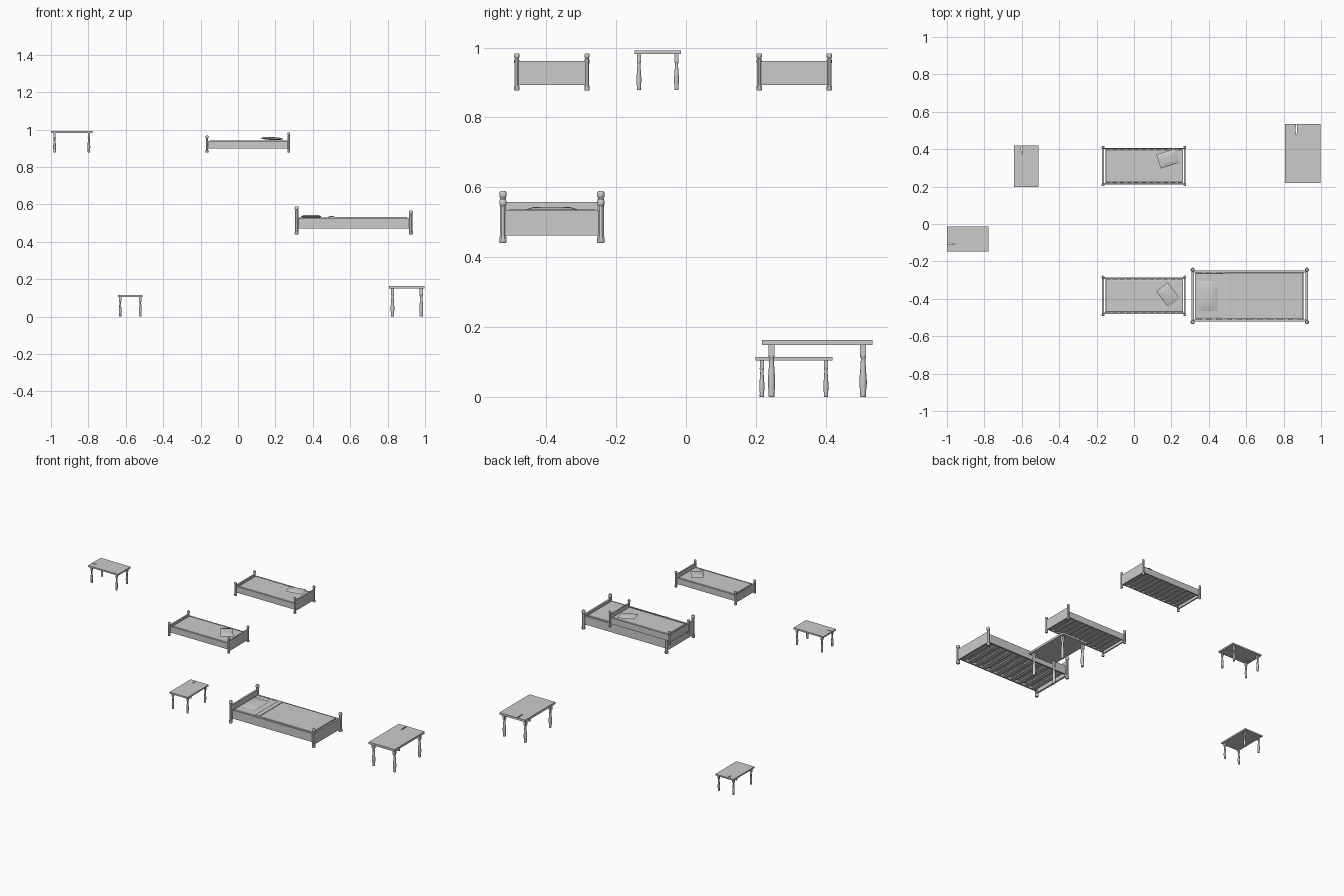
import bpy, bmesh, math
from mathutils import Matrix, Vector

if "Cube" in bpy.data.objects:
    bpy.data.objects.remove(bpy.data.objects["Cube"])


def finish(bm, name, M, bevel=0.0, smooth=False):
    """Turn a bmesh into a placed object."""
    bmesh.ops.recalc_face_normals(bm, faces=bm.faces)
    me = bpy.data.meshes.new(name)
    bm.to_mesh(me)
    bm.free()
    me.transform(M)
    ob = bpy.data.objects.new(name, me)
    bpy.context.collection.objects.link(ob)
    if bevel:
        m = ob.modifiers.new("soft_edges", 'BEVEL')
        m.width, m.segments = bevel, 2
    if smooth:
        bpy.ops.object.select_all(action='DESELECT')
        ob.select_set(True)
        bpy.context.view_layer.objects.active = ob
        bpy.ops.object.shade_smooth_by_angle(angle=math.radians(40))
    return ob


def box(name, lo, hi, M, bevel=0.0):
    lo, hi = Vector(lo), Vector(hi)
    bm = bmesh.new()
    bmesh.ops.create_cube(bm, size=1)
    bmesh.ops.scale(bm, vec=hi - lo, verts=bm.verts)
    bmesh.ops.translate(bm, vec=(lo + hi) / 2, verts=bm.verts)
    return finish(bm, name, M, bevel)


def turned(name, profile, x, y, M, sides=8):
    """Closed lathe of (radius, z) pairs."""
    bm = bmesh.new()
    rings = []
    for r, z in profile:
        rings.append([bm.verts.new((x + r * math.cos(a), y + r * math.sin(a), z))
                      for a in [(i + .5) * math.tau / sides for i in range(sides)]])
    for a, b in zip(rings, rings[1:]):
        for i in range(sides):
            j = (i + 1) % sides
            bm.faces.new((a[i], a[j], b[j], b[i]))
    bm.faces.new(rings[0])
    bm.faces.new(rings[-1])
    return finish(bm, name, M, smooth=True)


def place(x, y, z, scale, degrees):
    return (Matrix.Translation((x, y, z)) @ Matrix.Rotation(math.radians(degrees), 4, 'Z')
            @ Matrix.Scale(scale, 4))


def pillow(name, x, y, z, sx, sy, h, degrees, M, tilt=0):
    """Cushion that is thick in the middle with thin edges."""
    bm = bmesh.new()
    n = 6
    bmesh.ops.create_grid(bm, x_segments=n, y_segments=n, size=1)
    geo = bmesh.ops.duplicate(bm, geom=bm.verts[:] + bm.edges[:] + bm.faces[:])["geom"]
    under = {v for v in geo if isinstance(v, bmesh.types.BMVert)}
    for v in bm.verts:
        puff = ((1 - v.co.x ** 4) * (1 - v.co.y ** 4)) ** .5
        v.co = (v.co.x * sx / 2, v.co.y * sy / 2, h / 2 * puff * (-1 if v in under else 1))
    bmesh.ops.remove_doubles(bm, verts=bm.verts, dist=1e-5)
    R = Matrix.Rotation(math.radians(degrees), 4, 'Z') @ Matrix.Rotation(math.radians(tilt), 4, 'Y')
    return finish(bm, name, M @ Matrix.Translation((x, y, z)) @ R, smooth=True)


def table(prefix, M):
    # top with a crack running in from one short edge
    pts = [(-.095, -.158), (.095, -.158), (.095, .158), (-.034, .158), (-.031, .14),
           (-.034, .088), (-.040, .13), (-.036, .158), (-.095, .158)]
    bm = bmesh.new()
    f = bm.faces.new([bm.verts.new((x, y, .149)) for x, y in pts])
    ext = bmesh.ops.extrude_face_region(bm, geom=[f])["geom"]
    bmesh.ops.translate(bm, vec=(0, 0, .014),
                        verts=[v for v in ext if isinstance(v, bmesh.types.BMVert)])
    finish(bm, prefix + "_top", M)
    # turned legs with square blocks above
    leg = [(.0075, 0), (.009, .003), (.009, .01), (.0085, .015), (.0105, .035), (.0105, .05),
           (.0085, .075), (.0065, .105), (.0065, .111), (.009, .114), (.009, .118)]
    for sx in (-1, 1):
        for sy in (-1, 1):
            x, y = sx * .077, sy * .131
            turned(prefix + "_leg", leg, x, y, M, 10)
            box(prefix + "_leg_block", (x - .0085, y - .0085, .118),
                (x + .0085, y + .0085, .1495), M)


def bed(prefix, M, folded):
    # head end is at -x
    L, W = .305, .140
    for name, x, top in (("head", -L, .149), ("foot", L, .126)):
        prof = [(.009, 0), (.0115, .003), (.0115, .016), (.0095, .021), (.0095, top - .023),
                (.008, top - .020), (.0115, top - .015), (.0115, top - .005), (.008, top)]
        for s in (-1, 1):
            turned(prefix + "_" + name + "_post", prof, x, s * W, M)
        box(prefix + "_" + name + "_board", (x - .006, -W, .022),
            (x + .006, W, top - .031), M)
    # side rails
    for s in (-1, 1):
        box(prefix + "_side_rail", (-L, s * .131 - .005, .031), (L, s * .131 + .005, .087), M)
    # slats
    for i in range(11):
        x = -.272 + i * .0544
        box(prefix + "_slat", (x - .014, -.127, .036), (x + .014, .127, .044), M)
    # mattress and blanket
    box(prefix + "_mattress", (-.293, -.122, .044), (.285, .122, .090), M, .005)
    if folded:
        box(prefix + "_blanket", (-.115, -.124, .060), (.285, .124, .0925), M, .003)
        box(prefix + "_blanket_fold", (-.135, -.124, .086), (-.103, .124, .097), M, .003)


table("large_table", place(.903, .376, 0, 1, 0))
table("small_table", place(-.576, .309, 0, .7, 0))
table("upper_table", place(-.889, -.081, .878, .7, 90))

big = place(.619, -.384, .44, 1, 0)
bed("large_bed", big, True)
pillow("large_bed_pillow", -.228, 0, .095, .112, .16, .018, 0, big)

for name, y, py, turn in (("back_bed", .310, .350, 17.5), ("front_bed", -.384, -.379, -53)):
    M = place(.053, y, .877, .717, 180)
    bed(name, M, False)
    pillow(name + "_pillow", .182, py, .952, .107, .078, .014, turn, Matrix(), 3)
